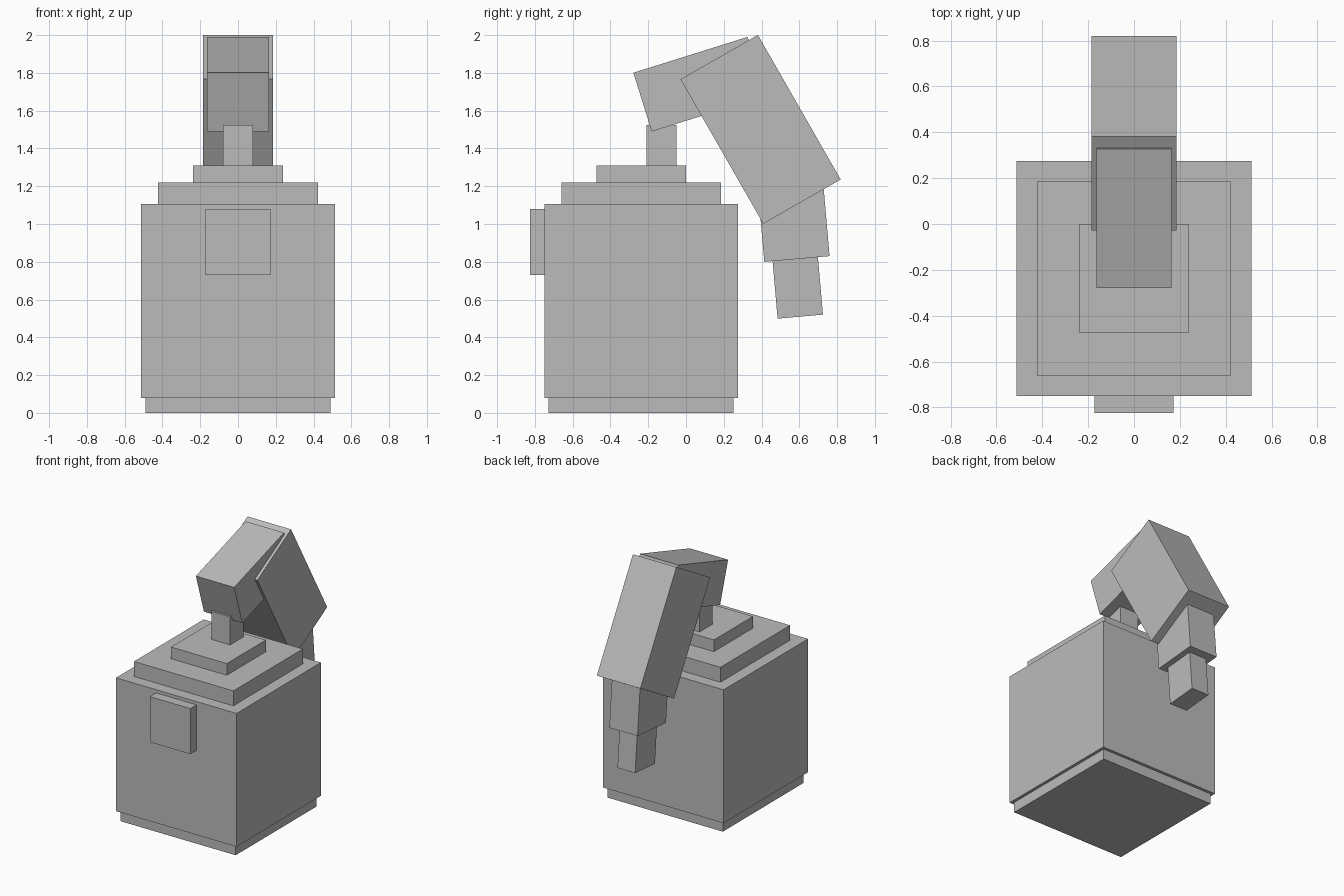
import bpy
import math

# Remove the default cube
default = bpy.data.objects.get("Cube")
if default:
    bpy.data.objects.remove(default, do_unlink=True)

# Single flat colour
GREY = (0.5, 0.5, 0.5, 1.0)
grey = bpy.data.materials.new("plain_grey")
grey.use_nodes = True
grey.diffuse_color = GREY
for node in grey.node_tree.nodes:
    if node.type == 'BSDF_PRINCIPLED':
        node.inputs["Base Color"].default_value = GREY


def block(name, size, y, z, tilt=0.0):
    """Box centred on x = 0, tilted about the x axis by degrees."""
    bpy.ops.mesh.primitive_cube_add(size=1)
    ob = bpy.context.object
    ob.name = name
    ob.data.name = name
    for v in ob.data.vertices:
        v.co = [c * s for c, s in zip(v.co, size)]
    ob.location = (0, y, z)
    ob.rotation_euler = (math.radians(tilt), 0, 0)
    ob.data.materials.append(grey)
    return ob


def stack(layers, y, z):
    """Pile square blocks upward, each given as name, width, height."""
    for name, width, height in layers:
        block(name, (width, width, height), y, z + height / 2)
        z += height


# Container: base, body, stepped lid and neck
stack([("base", 0.98, 0.08), ("body", 1.025, 1.025),
       ("lid_lower", 0.845, 0.115), ("lid_upper", 0.475, 0.09)], -0.2375, 0)
block("neck", (0.16, 0.16, 0.215), -0.13, 1.4175)

# Raised plate on the front
block("front_plate", (0.345, 0.075, 0.35), -0.7875, 0.905)

# Bent head and the arm hanging behind
block("head", (0.326, 0.634, 0.326), 0.0725, 1.74, 17.4)
block("arm", (0.37, 0.472, 0.882), 0.395, 1.501, 29.8)
block("arm_collar", (0.24, 0.347, 0.42), 0.569, 1.024, 5)
block("arm_tip", (0.15, 0.241, 0.31), 0.5915, 0.664, 5)
